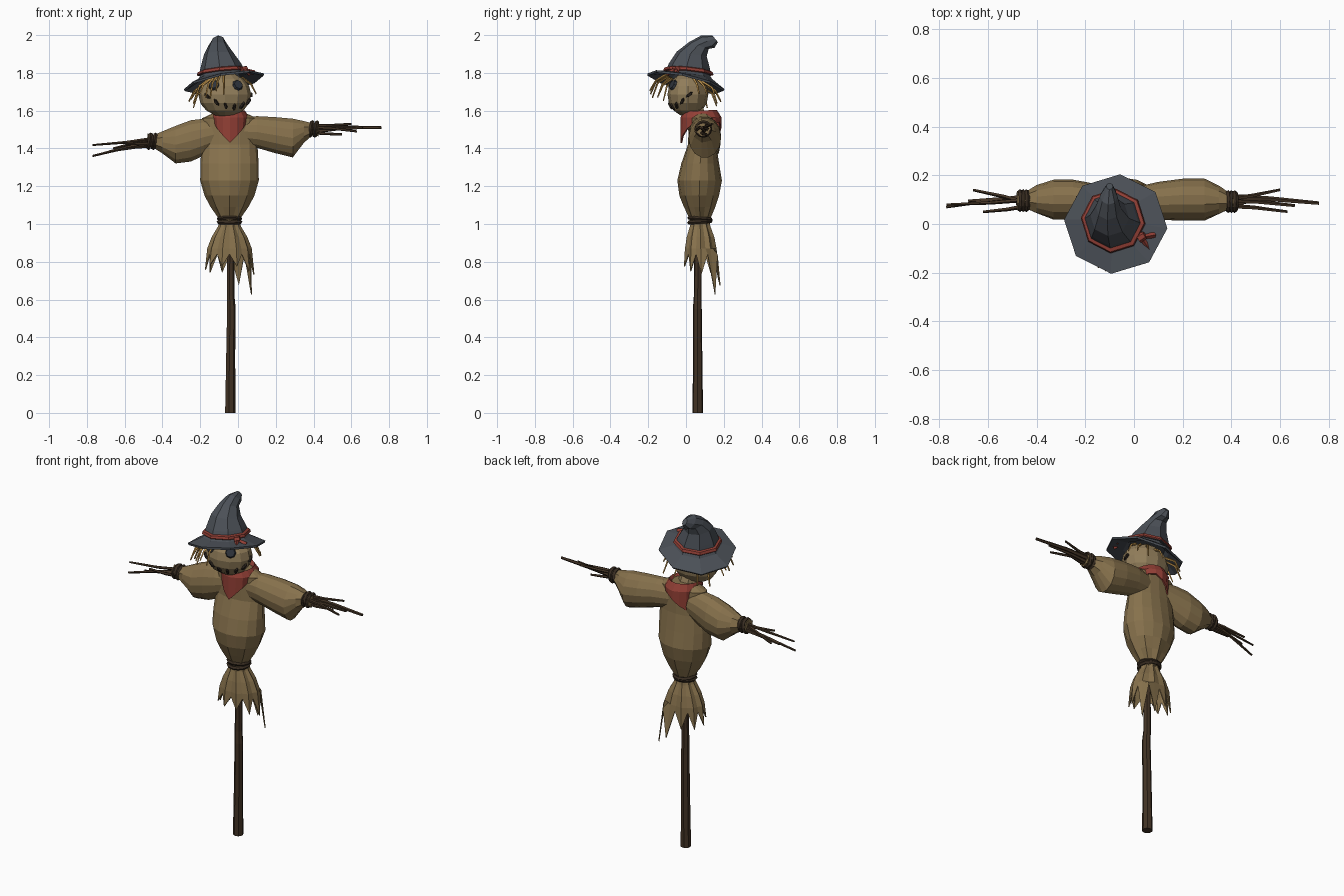
import bpy, bmesh, math, random
from math import sin, cos, pi, radians
from mathutils import Vector

random.seed(4)
if "Cube" in bpy.data.objects:
    bpy.data.objects.remove(bpy.data.objects["Cube"])


def material(name, r, g, b):
    m = bpy.data.materials.new(name)
    m.use_nodes = True
    m.diffuse_color = (r, g, b, 1)
    m.node_tree.nodes["Principled BSDF"].inputs["Base Color"].default_value = (r, g, b, 1)
    return m


BURLAP = material("burlap", 0.24, 0.165, 0.072)
SACK = material("face_sack", 0.29, 0.21, 0.105)
WOOD = material("dark_wood", 0.055, 0.033, 0.018)
ROPE = material("rope", 0.042, 0.027, 0.016)
HAT = material("hat_felt", 0.07, 0.08, 0.095)
RED = material("red_cloth", 0.29, 0.05, 0.036)
STRAW = material("straw", 0.50, 0.28, 0.07)
THREAD = material("black_thread", 0.022, 0.016, 0.012)
BUTTON = material("button_eye", 0.028, 0.034, 0.045)


def finish(name, bm, mat, thickness=0):
    bmesh.ops.recalc_face_normals(bm, faces=bm.faces)
    me = bpy.data.meshes.new(name)
    bm.to_mesh(me)
    bm.free()
    me.materials.append(mat)
    ob = bpy.data.objects.new(name, me)
    bpy.context.collection.objects.link(ob)
    if thickness:
        mod = ob.modifiers.new("Thickness", "SOLIDIFY")
        mod.thickness = thickness
    return ob


def skin(name, rings, mat, caps=True, thickness=0):
    """Join rings of points into a surface."""
    bm = bmesh.new()
    loops = [[bm.verts.new(p) for p in ring] for ring in rings]
    for a, b in zip(loops, loops[1:]):
        for i in range(len(a)):
            j = (i + 1) % len(a)
            bm.faces.new((a[i], a[j], b[j], b[i]))
    if caps:
        bm.faces.new(loops[0])
        bm.faces.new(loops[-1])
    return finish(name, bm, mat, thickness)


def ring(n, center, ru, rv, fold=0, tu=0, tv=0, axis="z", phase=0):
    """Ellipse with optional pleats and tilt, around the z or x axis."""
    pts = []
    for i in range(n):
        a = 2 * pi * i / n + phase
        k = 1 - fold * (i % 2)
        u, v = ru * k * cos(a), rv * k * sin(a)
        off = (u, v, tu * u + tv * v) if axis == "z" else (0, u, v)
        pts.append(Vector(center) + Vector(off))
    return pts


def rod(name, path, r0, r1, mat, sides=5):
    """Tapered stick through the points of a path."""
    path = [Vector(p) for p in path]
    q = (path[-1] - path[0]).to_track_quat("Z", "Y")
    rings = []
    for k, p in enumerate(path):
        r = r0 + (r1 - r0) * k / (len(path) - 1)
        rings.append([p + q @ Vector((r * cos(2 * pi * i / sides), r * sin(2 * pi * i / sides), 0))
                      for i in range(sides)])
    return skin(name, rings, mat)


def rope(name, center, radius, axis, count=2, gap=0.017):
    """Coils of cord tied round a sleeve or the waist."""
    for k in range(count):
        d = (k - (count - 1) / 2) * gap
        loc = Vector(center) + (Vector((0, 0, d)) if axis == "z" else Vector((d, 0, 0)))
        rot = (0.08 * (-1) ** k, 0, 0) if axis == "z" else (0, pi / 2 + 0.15 * (-1) ** k, 0)
        bpy.ops.mesh.primitive_torus_add(location=loc, rotation=rot, major_radius=radius,
                                         minor_radius=0.011, major_segments=12, minor_segments=5)
        ob = bpy.context.object
        ob.name = f"{name}_{k + 1}"
        ob.data.materials.append(ROPE)


# Post
skin("post", [ring(7, (x, y, z), r, r) for x, y, z, r in (
    (-.042, .062, 0, .029), (-.04, .062, .3, .025), (-.036, .06, .55, .024),
    (-.04, .062, .62, .021), (-.038, .064, 1.0, .02))], WOOD)

# Body: stuffed sack gathered at the waist
skin("body", [ring(16, (-.045, y, z), rx, ry, f) for y, z, rx, ry, f in (
    (.085, 1.585, .09, .05, 0), (.085, 1.56, .145, .068, 0), (.085, 1.42, .148, .075, 0),
    (.075, 1.32, .154, .1, 0), (.072, 1.23, .155, .118, 0), (.07, 1.15, .132, .105, .05),
    (.072, 1.09, .1, .083, .12), (.074, 1.03, .058, .056, .15), (.074, 1.0, .055, .052, .15))], BURLAP)
rope("waist_rope", (-.045, .074, 1.02), .057, "z")

# Ragged skirt: longest toward the back left
N = 20
hem, mid = [], []
for i in range(N):
    a = 2 * pi * i / N
    tail = max(0, cos(a - radians(48))) ** 5
    z = .84 if i % 2 else .755 + random.uniform(-.015, .03) - .13 * tail
    r = .112 if i % 2 else .13
    hem.append((-.045 + r * cos(a) + .015 * tail, .078 + .72 * r * sin(a) + .025 * tail, z))
    k = 1 - .1 * (i % 2)
    mid.append((-.045 + .118 * k * cos(a), .078 + .088 * k * sin(a), .87))
skin("skirt", [ring(N, (-.045, .074, 1.02), .05, .048, .12),
               ring(N, (-.045, .075, .985), .062, .058, .16),
               ring(N, (-.045, .077, .93), .095, .077, .13), mid, hem], BURLAP, False, .006)

# Sleeves, cuffs and stick hands
sleeves = {
    "left": ((.0, .09, 1.49, .06, .075, 0), (.1, .095, 1.487, .078, .086, 0),
             (.2, .1, 1.47, .086, .098, 0), (.29, .1, 1.455, .086, .105, 0),
             (.35, .097, 1.488, .06, .058, .08), (.4, .092, 1.503, .03, .03, .15),
             (.425, .09, 1.505, .042, .042, .2)),
    "right": ((-.08, .09, 1.485, .06, .07, 0), (-.18, .095, 1.46, .074, .1, 0),
              (-.25, .1, 1.44, .082, .112, 0), (-.33, .1, 1.42, .082, .102, 0),
              (-.4, .1, 1.432, .06, .06, .08), (-.455, .096, 1.438, .03, .03, .15),
              (-.48, .094, 1.438, .042, .042, .2)),
}
hands = {
    "left": ((.76, .085, 1.51, .012), (.6, .14, 1.53, .009), (.63, .05, 1.49, .009),
             (.55, .11, 1.475, .009), (.66, .075, 1.51, .01)),
    "right": ((-.77, .07, 1.36, .009), (-.77, .08, 1.418, .008), (-.66, .14, 1.4, .009),
              (-.62, .05, 1.43, .009), (-.68, .095, 1.385, .01)),
}
for side, rows in sleeves.items():
    skin(side + "_sleeve", [ring(14, r[:3], r[3], r[4], r[5], axis="x") for r in rows], BURLAP)
    wrist = Vector(rows[-2][:3])
    rope(side + "_cuff_rope", wrist, .036, "x", 3, .013)
    for k, (x, y, z, r) in enumerate(hands[side]):
        tip = Vector((x, y, z))
        start = wrist + Vector((-.04 if x > 0 else .04, .02 * cos(k * 1.26), .02 * sin(k * 1.26)))
        bend = start.lerp(tip, .5) + Vector((0, .004 * (-1) ** k, .005 * (-1) ** k))
        rod(f"{side}_hand_stick_{k + 1}", (start, bend, tip), r + .002, r * .65, WOOD)

# Head
HEAD, SIZE = Vector((-.07, .01, 1.685)), Vector((.14, .108, .118))
bm = bmesh.new()
bmesh.ops.create_uvsphere(bm, u_segments=12, v_segments=8, radius=1)
for v in bm.verts:
    v.co = HEAD + Vector(c * s for c, s in zip(v.co, SIZE))
finish("head", bm, SACK)
rod("neck", ((-.06, .03, 1.62), (-.045, .07, 1.5)), .06, .06, SACK, 8)


def on_face(name, az, el, size, mat, segments, roll=0):
    """Small flat plate on the head; az turns from the front to the left."""
    az, el = radians(az), radians(el)
    d = Vector((sin(az) * cos(el), -cos(az) * cos(el), sin(el)))
    p = HEAD + Vector(c * s for c, s in zip(d, SIZE))
    normal = Vector(c / s for c, s in zip(d, SIZE)).normalized()
    bm = bmesh.new()
    bmesh.ops.create_cone(bm, cap_ends=True, segments=segments, radius1=1, radius2=.8, depth=1)
    q = normal.to_track_quat("Z", "Y")
    for v in bm.verts:
        x, y, z = v.co
        x, y = x * size[0], y * size[1]
        v.co = p + q @ Vector((x * cos(roll) - y * sin(roll), x * sin(roll) + y * cos(roll), z * .012))
    finish(name, bm, mat)


for k, az in enumerate((-42, -20, 2, 26, 50, 72, 94)):
    on_face(f"mouth_stitch_{k + 1}", az, -34 + 30 * ((az - 24) / 66) ** 2,
            (.009, .022), THREAD, 6, .9 - k * .3)
for name, az in (("right_eye", -28), ("left_eye", 34)):
    on_face(name, az, 26, (.03, .03), BUTTON, 8)

# Neck scarf with a front and a back point
low = []
for i in range(16):
    a = 2 * pi * i / 16
    drop = 0
    for aim, depth in ((-pi / 2, .105), (radians(135), .08)):
        gap = abs((a - aim + pi) % (2 * pi) - pi)
        drop = max(drop, depth * max(0, 1 - gap / 1.15))
    low.append((-.042 + .094 * cos(a), .08 + .108 * sin(a), 1.535 - drop))
skin("scarf", [ring(16, (-.045, .075, 1.56), .05, .06),
               ring(16, (-.045, .075, 1.6), .082, .088, tv=.05),
               ring(16, (-.042, .08, 1.565), .102, .108, .04), low], RED, False, .008)

# Hat: tilted brim and crooked crown
crown = ((-.085, .012, 1.8, .122, .1, -.1), (-.09, .017, 1.84, .108, .08, -.1),
         (-.1, .03, 1.9, .08, 0, -.15), (-.105, .068, 1.945, .052, 0, -.35),
         (-.103, .115, 1.965, .036, 0, -.9), (-.1, .155, 1.98, .014, 0, -1.2))
PH = radians(-5)
brim = ring(8, (-.075, 0, 1.755), .213, .205, 0, .18, -.22, phase=PH)
skin("hat_brim", [brim, ring(8, (-.082, .008, 1.785), .13, .13, 0, .13, -.14, phase=PH),
                  ring(8, (-.085, .012, 1.805), .11, .11, 0, .1, -.1, phase=PH)], HAT, False, .012)
skin("hat_crown", [ring(8, c[:3], c[3], c[3], 0, c[4], c[5], phase=PH) for c in crown], HAT)
skin("hat_band", [ring(8, (-.086, .013, z), r, r, 0, .1, -.1, phase=PH)
                  for z, r in ((1.798, .128), (1.803, .133), (1.817, .128), (1.822, .112))], RED, False, .006)

# Band knot with two tails
rod("band_knot", ((.02, -.06, 1.815), (.045, -.045, 1.822)), .02, .016, RED, 6)
for k, tip in enumerate(((.085, -.045, 1.8), (.06, -.1, 1.797))):
    rod(f"band_tail_{k + 1}", ((.03, -.055, 1.82), tip), .007, .014, RED, 4)

# Straw hair poking out under the brim
for k, az in enumerate((-95, -82, -66, -52, -42, -33, -22, -12, 0, 112, 128, 146, 172, 215, 235)):
    a = radians(az)
    out = Vector((sin(a), -cos(a), 0))
    base = Vector((-.075, 0, 1.745))
    reach = random.uniform(.17, .2)
    z0 = .13 * .18 * out.x - .13 * .22 * out.y
    start = base + out * .1 + Vector((0, 0, z0 + .02))
    elbow = base + out * (reach - .03) + Vector((0, 0, z0 - .015))
    end = base + out * reach + Vector((0, 0, z0 - random.uniform(.06, .1)))
    rod(f"straw_{k + 1}", (start, elbow, end), .008, .004, STRAW, 4)
